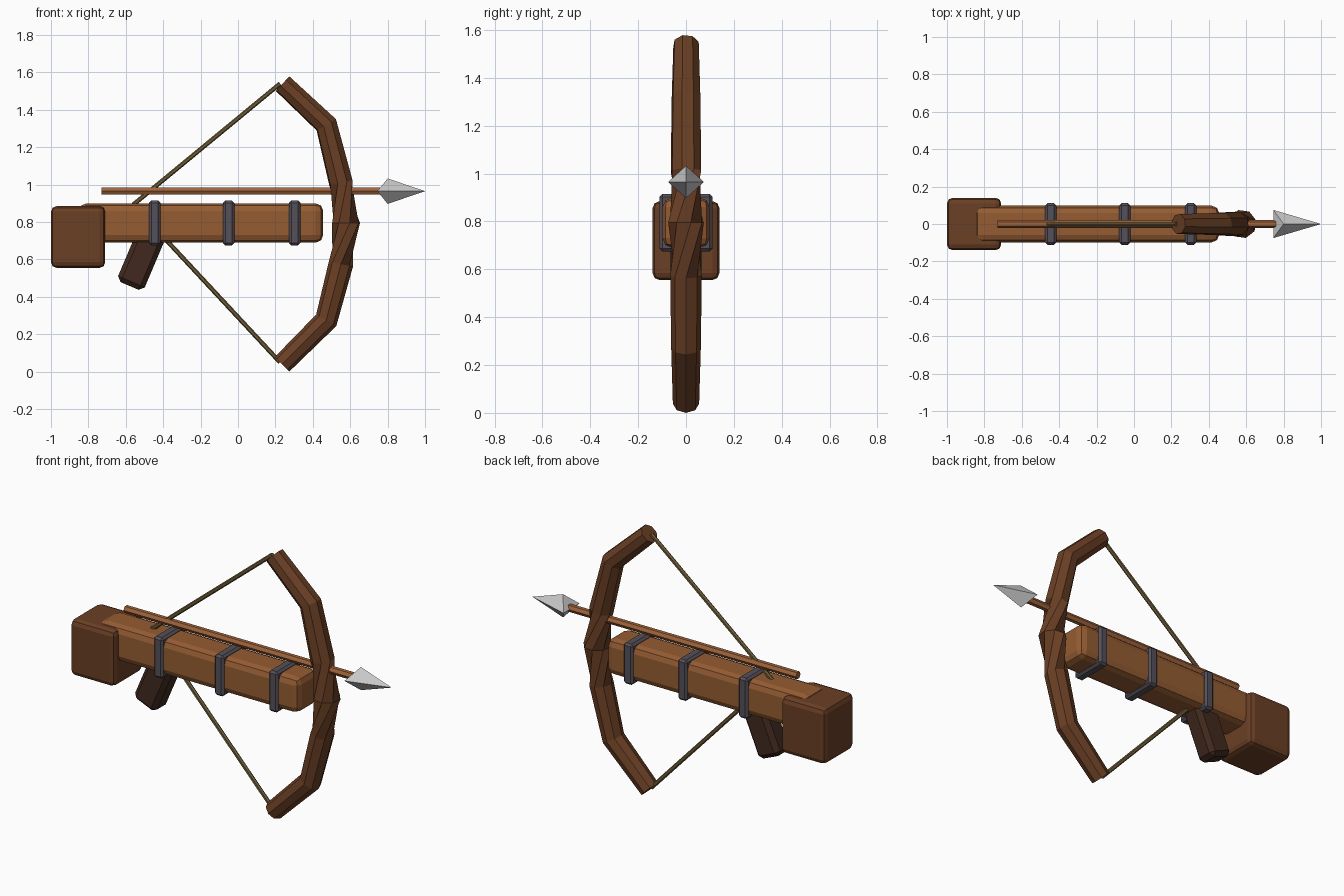
import bpy, bmesh
from math import sin, cos, radians, tau
from mathutils import Vector, Matrix

if "Cube" in bpy.data.objects:
    bpy.data.objects.remove(bpy.data.objects["Cube"])


def material(name, rgb):
    m = bpy.data.materials.new(name)
    m.diffuse_color = (*rgb, 1)
    m.use_nodes = True
    m.node_tree.nodes["Principled BSDF"].inputs["Base Color"].default_value = m.diffuse_color
    return m


WOOD = material("stock_wood", (0.30, 0.107, 0.032))
DARK = material("bow_wood", (0.145, 0.05, 0.018))
GRIP = material("grip_wood", (0.053, 0.022, 0.013))
METAL = material("band_metal", (0.09, 0.08, 0.10))
STRING = material("string_fibre", (0.16, 0.11, 0.04))
SHAFT = material("shaft_wood", (0.36, 0.13, 0.045))
STEEL = material("head_steel", (0.58, 0.58, 0.56))


def finish(name, bm, mat):
    bmesh.ops.recalc_face_normals(bm, faces=bm.faces[:])
    me = bpy.data.meshes.new(name)
    bm.to_mesh(me)
    bm.free()
    me.materials.append(mat)
    ob = bpy.data.objects.new(name, me)
    bpy.context.collection.objects.link(ob)
    return ob


def box(name, center, size, bevel, mat, tilt=0, segments=1):
    bm = bmesh.new()
    bmesh.ops.create_cube(bm, size=1)
    bmesh.ops.scale(bm, vec=size, verts=bm.verts)
    bmesh.ops.bevel(bm, geom=bm.edges[:], offset=bevel, segments=segments,
                    profile=0.5, affect='EDGES')
    bm.transform(Matrix.Translation(center) @ Matrix.Rotation(radians(tilt), 4, 'Y'))
    return finish(name, bm, mat)


def tube(name, rows, sides, mat):
    """Faceted tube in the XZ plane; each row is x, z, radius, twist in degrees."""
    bm = bmesh.new()
    pts = [Vector((r[0], 0, r[1])) for r in rows]
    rings = []
    for i, (p, row) in enumerate(zip(pts, rows)):
        t = Vector()
        if i:
            t += (p - pts[i - 1]).normalized()
        if i < len(pts) - 1:
            t += (pts[i + 1] - p).normalized()
        t.normalize()
        y = Vector((0, 1, 0))
        n = y.cross(t)
        angles = [radians(row[3]) + tau * k / sides for k in range(sides)]
        rings.append([bm.verts.new(p + row[2] * (n * cos(a) + y * sin(a))) for a in angles])
    for a, b in zip(rings, rings[1:]):
        for k in range(sides):
            j = (k + 1) % sides
            bm.faces.new((a[k], a[j], b[j], b[k]))
    bm.faces.new(rings[0])
    bm.faces.new(rings[-1])
    return finish(name, bm, mat)


# Stock: shoulder butt, long beam and slanted grip
box("butt", (-0.855, 0, 0.72), (0.29, 0.28, 0.33), 0.03, DARK, segments=2)
box("stock_beam", (-0.197, 0, 0.795), (1.305, 0.196, 0.21), 0.04, WOOD, segments=2)
box("grip", (-0.515, 0, 0.61), (0.155, 0.13, 0.33), 0.025, GRIP, tilt=23)

# Metal bands around the beam
for i, x in enumerate((-0.445, -0.05, 0.303)):
    box(f"band_{i + 1}", (x, 0, 0.795), (0.06, 0.222, 0.24), 0.012, METAL)

# Bow limbs with a twisted centre
tube("bow", [
    (0.235, 0.039, 0.055, 0), (0.472, 0.275, 0.062, 0), (0.55, 0.575, 0.066, 0),
    (0.578, 0.795, 0.077, 60),
    (0.55, 1.01, 0.066, 120), (0.472, 1.32, 0.062, 120), (0.238, 1.54, 0.055, 120),
], 8, DARK)

# Drawn string, one straight run to each bow tip
for name, z in (("string_upper", 1.54), ("string_lower", 0.05)):
    tube(name, [(-0.56, 0.893, 0.012, 0), (0.225, z, 0.012, 0)], 6, STRING)

# Arrow shaft
tube("arrow_shaft", [(-0.73, 0.965, 0.022, 30), (0.78, 0.965, 0.022, 30)], 6, SHAFT)

# Four-sided arrow head with swept-back side corners
bm = bmesh.new()
tip, left, top, right, low = [bm.verts.new(c) for c in (
    (1.0, 0, 0.965), (0.745, -0.075, 0.965), (0.8, 0, 1.033),
    (0.745, 0.075, 0.965), (0.8, 0, 0.897))]
loop = (left, top, right, low)
for k in range(4):
    bm.faces.new((tip, loop[k], loop[(k + 1) % 4]))
bm.faces.new((left, top, right))
bm.faces.new((left, right, low))
finish("arrow_head", bm, STEEL)
